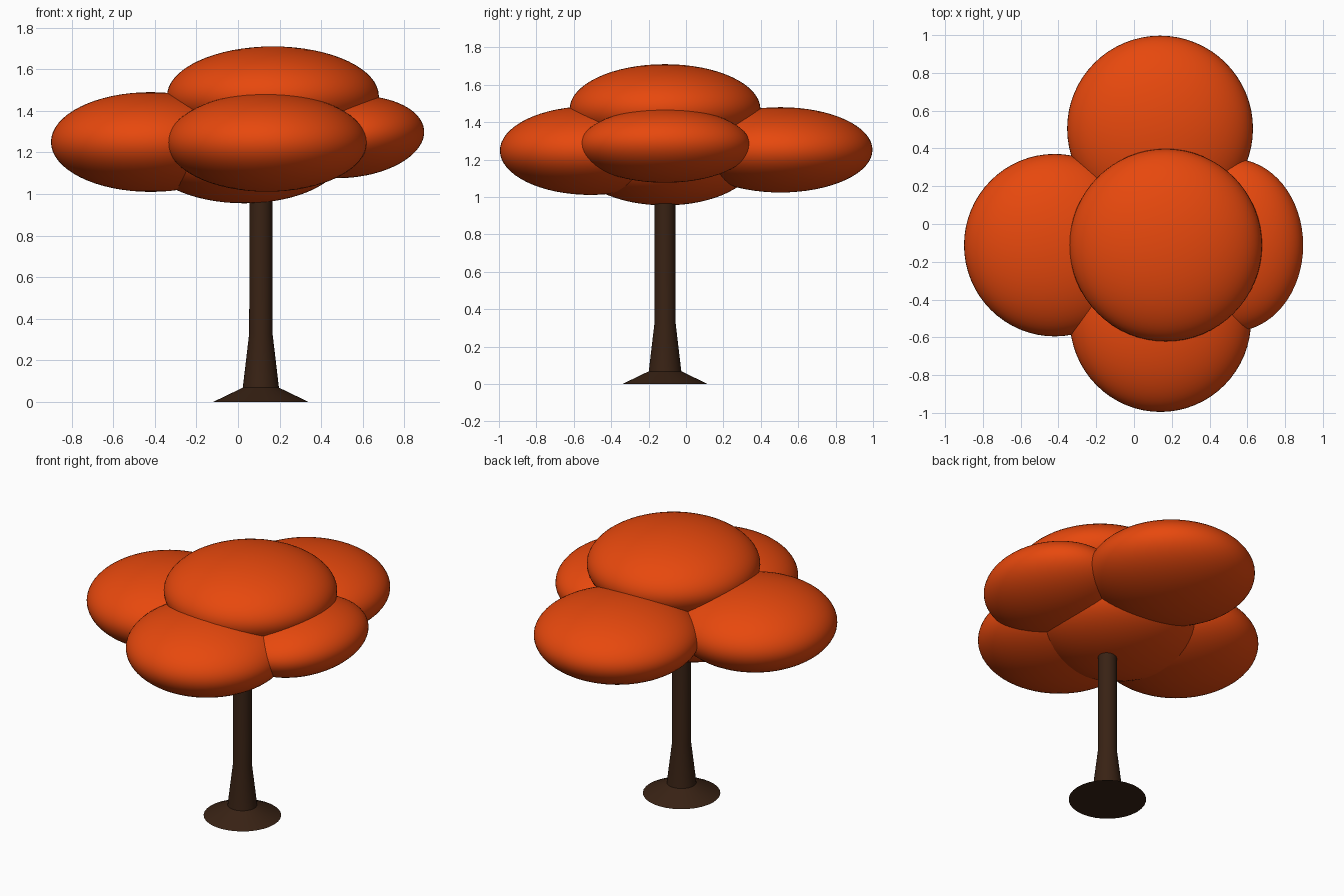
import bpy, bmesh
from math import radians, cos, sin, tau

if "Cube" in bpy.data.objects:
    bpy.data.objects.remove(bpy.data.objects["Cube"])


def material(name, rgb):
    m = bpy.data.materials.new(name)
    m.diffuse_color = (*rgb, 1)
    m.use_nodes = True
    m.node_tree.nodes["Principled BSDF"].inputs["Base Color"].default_value = m.diffuse_color
    return m


leaf = material("orange_leaves", (0.80, 0.065, 0.004))
bark = material("dark_bark", (0.04, 0.016, 0.007))


def foliage(name, centre, radii, tilt=0):
    # squashed smooth ball of leaves; tilt raises the +x end
    bpy.ops.mesh.primitive_uv_sphere_add(segments=64, ring_count=32, location=centre,
                                         rotation=(0, -radians(tilt), 0))
    ob = bpy.context.object
    ob.name = name
    ob.scale = radii
    ob.data.materials.append(leaf)
    bpy.ops.object.shade_smooth()


# canopy: four side clumps around an upper and a lower one
foliage("left_foliage", (-0.42, -0.112, 1.25), (0.48, 0.483, 0.24))
foliage("front_foliage", (0.14, -0.51, 1.248), (0.48, 0.485, 0.237))
foliage("back_foliage", (0.138, 0.505, 1.252), (0.492, 0.492, 0.228))
foliage("right_foliage", (0.525, -0.112, 1.275), (0.372, 0.457, 0.197), 5)
foliage("top_foliage", (0.168, -0.112, 1.47), (0.51, 0.51, 0.24))
foliage("lower_foliage", (0.03, -0.112, 1.195), (0.48, 0.48, 0.24))

# trunk: lathed profile with flared foot
profile = [(0.228, 0), (0.087, 0.068), (0.056, 0.33), (0.055, 1.2)]
sides = 32
bm = bmesh.new()
rings = [[bm.verts.new((r * cos(tau * i / sides), r * sin(tau * i / sides), z))
          for i in range(sides)] for r, z in profile]
for a, b in zip(rings, rings[1:]):
    for i in range(sides):
        j = (i + 1) % sides
        bm.faces.new((a[i], a[j], b[j], b[i]))
bm.faces.new(rings[0][::-1])
bm.faces.new(rings[-1])
mesh = bpy.data.meshes.new("trunk")
bm.to_mesh(mesh)
bm.free()
trunk = bpy.data.objects.new("trunk", mesh)
bpy.context.collection.objects.link(trunk)
trunk.location = (0.11, -0.112, 0)
mesh.materials.append(bark)
bpy.ops.object.select_all(action='DESELECT')
trunk.select_set(True)
bpy.context.view_layer.objects.active = trunk
bpy.ops.object.shade_smooth_by_angle(angle=radians(30))
